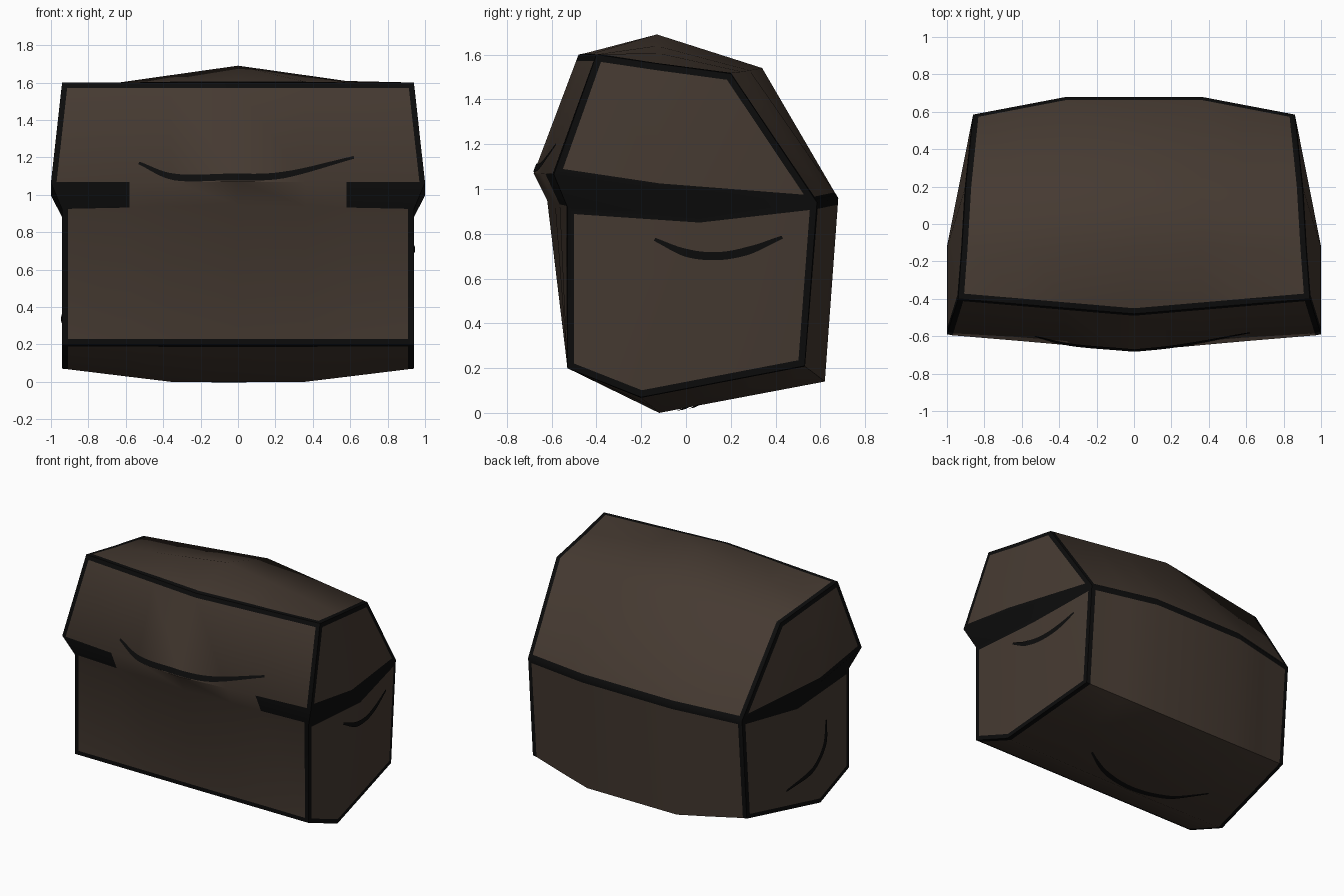
import bpy, bmesh, math
from mathutils import Vector
from mathutils.bvhtree import BVHTree

if "Cube" in bpy.data.objects:
    bpy.data.objects.remove(bpy.data.objects["Cube"])


def material(name, rgb):
    m = bpy.data.materials.new(name)
    m.diffuse_color = (*rgb, 1)
    m.use_nodes = True
    m.node_tree.nodes["Principled BSDF"].inputs["Base Color"].default_value = m.diffuse_color
    return m


brown = material("dark_brown", (0.060, 0.042, 0.031))
black = material("ink_black", (0.0035, 0.0035, 0.0035))

# Profile: centre (y, z), end (x, y, z), x where the bend toward the end starts
PROFILE = [
    ((-0.53, 0.20), (0.94, -0.53, 0.20), 0),      # 0 front bottom
    ((-0.12, 0.00), (0.94, -0.20, 0.07), 0.36),   # 1 keel
    ((0.62, 0.14), (0.86, 0.53, 0.21), 0.36),     # 2 back bottom
    ((0.68, 0.96), (0.86, 0.585, 0.94), 0.36),    # 3 back seam
    ((0.34, 1.54), (0.90, 0.20, 1.515), 0),       # 4 lid back shoulder
    ((-0.13, 1.69), (0.92, -0.13, 1.56), 0),      # 5 lid crown
    ((-0.48, 1.60), (0.94, -0.40, 1.60), 0),      # 6 lid front top
    ((-0.68, 1.07), (1.00, -0.59, 1.065), 0),     # 7 lid front lip
    ((-0.62, 0.95), (0.94, -0.53, 0.92), 0),      # 8 body front top
]
COLUMNS = [-1, -0.58, -0.36, 0, 0.36, 0.58, 1]
N = len(PROFILE)

bm = bmesh.new()


def point(j, c):
    (cy, cz), (ex, ey, ez), bend = PROFILE[j]
    x = ex * math.copysign(1, c) if abs(c) == 1 else c
    t = max(0, (abs(x) - bend) / (ex - bend))
    return bm.verts.new((x, cy + (ey - cy) * t, cz + (ez - cz) * t))


grid = [[point(j, c) for c in COLUMNS] for j in range(N)]

# Long panels around the chest
strip = []
for j in range(N):
    a, b = grid[j], grid[(j + 1) % N]
    strip.append([bm.faces.new((a[i], a[i + 1], b[i + 1], b[i]))
                  for i in range(len(COLUMNS) - 1)])

panels = [strip[0] + strip[1] + strip[2],
          strip[3] + strip[4] + strip[5],
          strip[6] + strip[7] + strip[8]]

# End panels: lid side, body side and the dark ledge between them
ink = [strip[7][0], strip[7][-1]]
for s, col in ((-1, 0), (1, -1)):
    p = [row[col] for row in grid]
    lip = bm.verts.new((s * 1.0, -0.12, 0.995))
    ledge = bm.verts.new((s * 0.94, 0.06, 0.88))
    panels.append([bm.faces.new((lip, p[j], p[j + 1])) for j in range(3, 7)])
    panels.append([bm.faces.new((ledge, p[j], p[(j + 1) % N])) for j in (8, 0, 1, 2)])
    ink.append(bm.faces.new((p[7], lip, ledge, p[8])))
    ink.append(bm.faces.new((lip, p[3], ledge)))

bmesh.ops.recalc_face_normals(bm, faces=bm.faces[:])
for f in ink:
    f.material_index = 1

# Inked borders: inset every panel and colour the rim
for faces in panels:
    rim = bmesh.ops.inset_region(bm, faces=faces, thickness=0.03,
                                 use_even_offset=True, use_boundary=True)["faces"]
    for f in rim:
        f.material_index = 1
bm.normal_update()
surface = BVHTree.FromBMesh(bm)


def finish(name, mesh_bm, mats, angle):
    mesh = bpy.data.meshes.new(name)
    mesh_bm.to_mesh(mesh)
    mesh_bm.free()
    for m in mats:
        mesh.materials.append(m)
    ob = bpy.data.objects.new(name, mesh)
    bpy.context.collection.objects.link(ob)
    bpy.ops.object.select_all(action='DESELECT')
    ob.select_set(True)
    bpy.context.view_layer.objects.active = ob
    bpy.ops.object.shade_smooth_by_angle(angle=math.radians(angle))
    return ob


finish("chest", bm, [brown, black], 46)


# Ink strokes: a tapered ribbon projected on to the chest
def stroke(name, pts, place, direction, width=0.036, steps=8):
    d = Vector(direction)
    pts = [Vector(p) for p in pts]
    ext = [2 * pts[0] - pts[1]] + pts + [2 * pts[-1] - pts[-2]]
    path = []
    for i in range(1, len(ext) - 2):
        p0, p1, p2, p3 = ext[i - 1:i + 3]
        for k in range(steps):
            t = k / steps
            path.append(0.5 * (2 * p1 + (p2 - p0) * t + (2 * p0 - 5 * p1 + 4 * p2 - p3) * t * t
                               + (3 * p1 - p0 - 3 * p2 + p3) * t ** 3))
    path.append(pts[-1])
    sb = bmesh.new()
    prev = None
    for i, q in enumerate(path):
        tan = (path[min(i + 1, len(path) - 1)] - path[max(i - 1, 0)]).normalized()
        taper = 0.4 + 0.6 * min(1, 4 * min(i, len(path) - 1 - i) / len(path))
        side = Vector((-tan.y, tan.x)) * width * taper / 2
        row = []
        for k in (-1, 0, 1):
            uv = q + side * k
            hit = surface.ray_cast(Vector(place(*uv)) - d * 3, d)[0]
            row.append(sb.verts.new(hit - d * 0.006))
        if prev:
            for k in (0, 1):
                f = sb.faces.new((prev[k], row[k], row[k + 1], prev[k + 1]))
                f.normal_update()
                if f.normal.dot(d) > 0:
                    f.normal_flip()
        prev = row
    finish(name, sb, [black], 60)


stroke("lid_front_stroke", [(-0.53, 1.17), (-0.34, 1.095), (-0.05, 1.095), (0.24, 1.105), (0.62, 1.2)],
       lambda u, v: (u, 0, v), (0, 1, 0))
stroke("right_side_stroke", [(-0.14, 0.775), (0, 0.715), (0.14, 0.70), (0.28, 0.725), (0.43, 0.785)],
       lambda u, v: (0, u, v), (-1, 0, 0))
stroke("left_side_stroke", [(-0.26, 0.65), (-0.24, 0.47), (-0.1, 0.34), (0.15, 0.28)],
       lambda u, v: (0, u, v), (1, 0, 0))
stroke("underside_stroke", [(0.42, 0.06), (0.2, -0.05), (-0.06, -0.09), (-0.32, -0.04), (-0.57, 0.1)],
       lambda u, v: (u, v, 0), (0, 0, 1))
